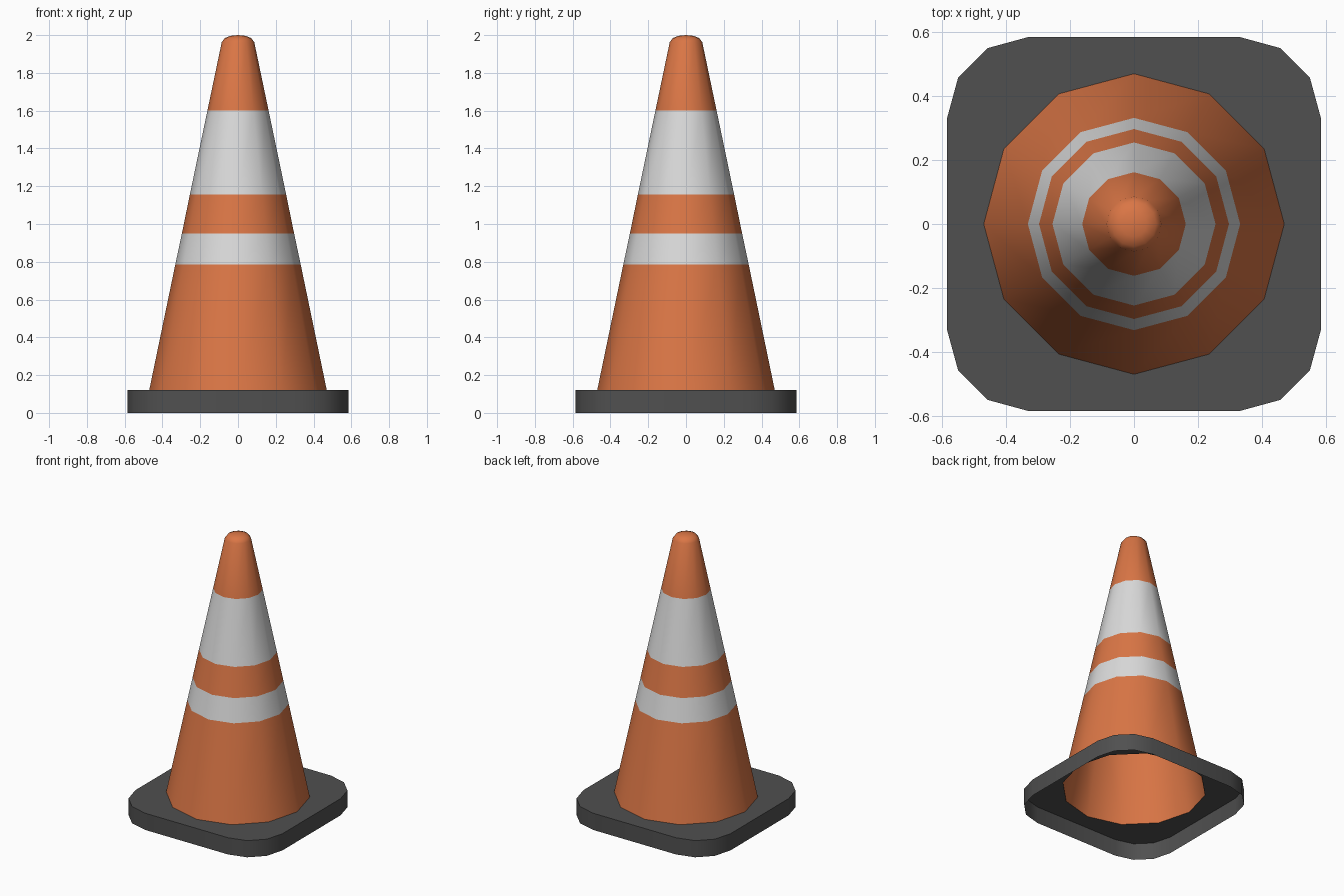
import bpy, bmesh
from math import sin, cos, pi

SIDES = 12
BASE_TOP = 0.12

cube = bpy.data.objects.get("Cube")
if cube:
    bpy.data.objects.remove(cube, do_unlink=True)


def material(name, r, g, b):
    mat = bpy.data.materials.new(name)
    mat.use_nodes = True
    mat.diffuse_color = (r, g, b, 1)
    mat.node_tree.nodes["Principled BSDF"].inputs["Base Color"].default_value = (r, g, b, 1)
    return mat


def finish(bm, name, mats):
    mesh = bpy.data.meshes.new(name)
    bm.to_mesh(mesh)
    bm.free()
    for mat in mats:
        mesh.materials.append(mat)
    obj = bpy.data.objects.new(name, mesh)
    bpy.context.collection.objects.link(obj)
    bpy.ops.object.select_all(action="DESELECT")
    obj.select_set(True)
    bpy.context.view_layer.objects.active = obj
    bpy.ops.object.shade_smooth_by_angle(angle=0.7)


def ring(bm, radius, z):
    return [bm.verts.new((radius * cos(2 * pi * i / SIDES), radius * sin(2 * pi * i / SIDES), z))
            for i in range(SIDES)]


def wall(bm, low, high, index=0):
    n = len(low)
    for i in range(n):
        j = (i + 1) % n
        bm.faces.new((low[i], low[j], high[j], high[i])).material_index = index


orange = material("cone orange", 0.70, 0.18, 0.06)
white = material("band white", 0.70, 0.70, 0.70)
rubber = material("base dark grey", 0.08, 0.08, 0.08)

# Hollow cone: stacked rings, alternating orange and white, rounded tip
profile = [(0.47, BASE_TOP), (0.332, 0.785), (0.297, 0.95), (0.255, 1.155), (0.162, 1.6),
           (0.086, 1.963), (0.07, 1.984), (0.04, 1.996)]
bm = bmesh.new()
rings = [ring(bm, r, z) for r, z in profile]
for k in range(len(rings) - 1):
    wall(bm, rings[k], rings[k + 1], 1 if k in (1, 3) else 0)
tip = bm.verts.new((0, 0, 2))
for i in range(SIDES):
    bm.faces.new((rings[-1][i], rings[-1][(i + 1) % SIDES], tip))
finish(bm, "cone_body", [orange, white])

# Base: open-bottomed skirt with a top plate cut out around the cone
corner = [(0.585, 0.33), (0.55, 0.458), (0.458, 0.55), (0.33, 0.585)]
outline = []
for q in range(4):
    c, s = round(cos(q * pi / 2)), round(sin(q * pi / 2))
    outline += [(x * c - y * s, x * s + y * c) for x, y in corner]
bm = bmesh.new()
low = [bm.verts.new((x, y, 0)) for x, y in outline]
high = [bm.verts.new((x, y, BASE_TOP)) for x, y in outline]
wall(bm, low, high)
hole = ring(bm, 0.47, BASE_TOP)
rims = []
for loop in (high, hole):
    for a, b in zip(loop, loop[1:] + loop[:1]):
        rims.append(bm.edges.get((a, b)) or bm.edges.new((a, b)))
bmesh.ops.triangle_fill(bm, edges=rims, use_beauty=True, normal=(0, 0, 1))
bmesh.ops.recalc_face_normals(bm, faces=bm.faces)
finish(bm, "base_plate", [rubber])
